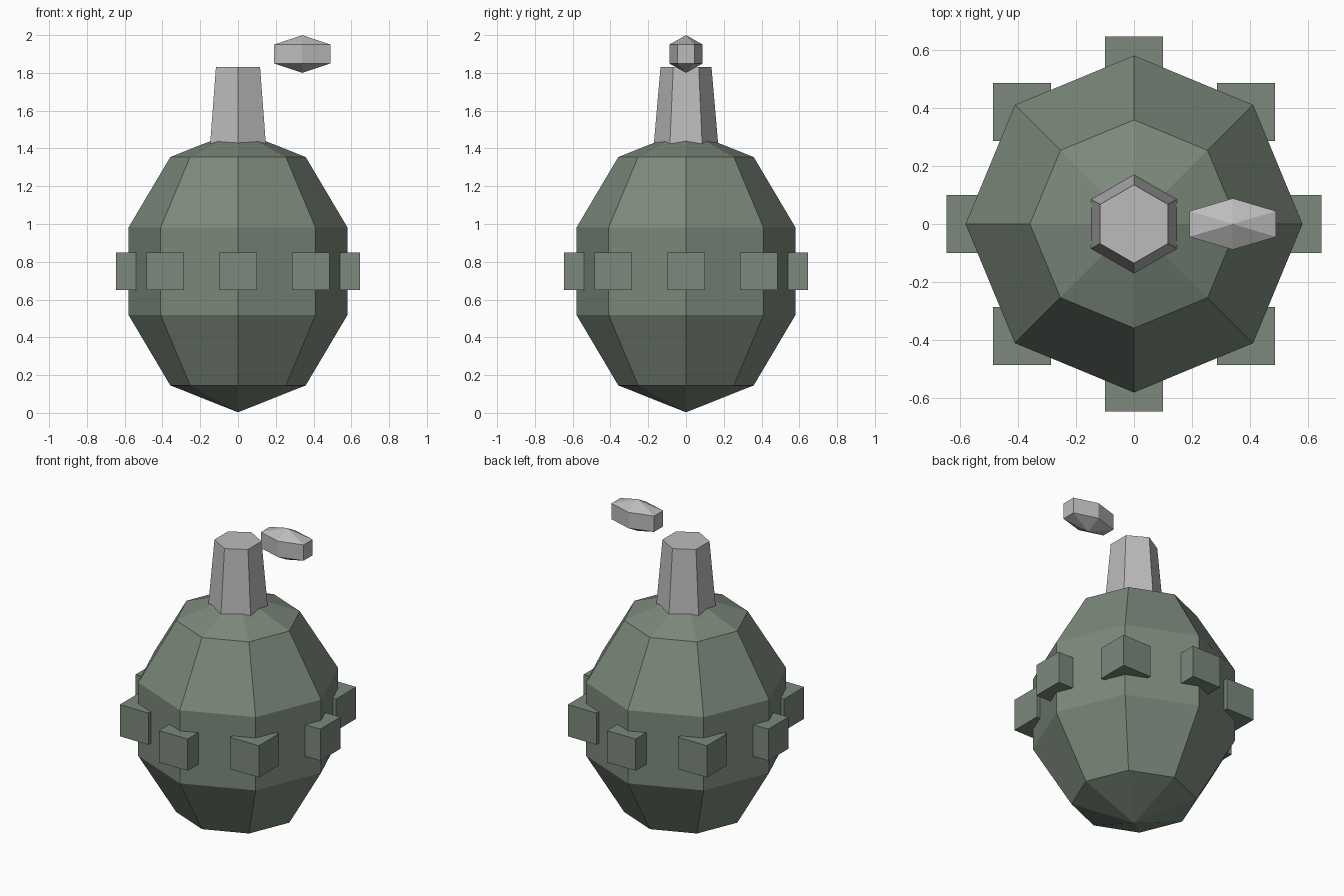
import bpy
import math

cube = bpy.data.objects.get("Cube")
if cube:
    bpy.data.objects.remove(cube, do_unlink=True)


def material(name, color):
    mat = bpy.data.materials.new(name)
    mat.use_nodes = True
    mat.diffuse_color = color
    mat.node_tree.nodes["Principled BSDF"].inputs["Base Color"].default_value = color
    return mat


green = material("dull green", (0.2, 0.25, 0.2, 1))
grey = material("light grey metal", (0.5, 0.5, 0.5, 1))


def finish(name, mat):
    obj = bpy.context.object
    obj.name = name
    obj.data.materials.append(mat)
    bpy.ops.object.transform_apply(location=False, rotation=True, scale=True)
    bpy.ops.object.shade_flat()
    return obj


# Faceted egg-shaped body
bpy.ops.mesh.primitive_uv_sphere_add(segments=8, ring_count=5, radius=1,
                                     location=(0, 0, 0.75))
bpy.context.object.scale = (0.61, 0.61, 0.747)
finish("body", green)

# Belt of square studs, all aligned with the axes
for i in range(8):
    angle = math.tau * i / 8
    bpy.ops.mesh.primitive_cube_add(
        size=0.2, location=(0.545 * math.cos(angle), 0.545 * math.sin(angle), 0.75))
    finish(f"stud_{i + 1}", green)

# Tapered six-sided neck, sunk into the body
bottom, top = 1.38, 1.83
bpy.ops.mesh.primitive_cone_add(vertices=6, radius1=0.174, radius2=0.135,
                                depth=top - bottom, location=(0, 0, (bottom + top) / 2))
finish("neck", grey)

# Flattened faceted lever floating beside the neck
bpy.ops.mesh.primitive_uv_sphere_add(segments=6, ring_count=3, radius=1,
                                     location=(0.34, 0, 1.9))
bpy.context.object.scale = (0.199, 0.102, 0.1)
lever = finish("lever", grey)
